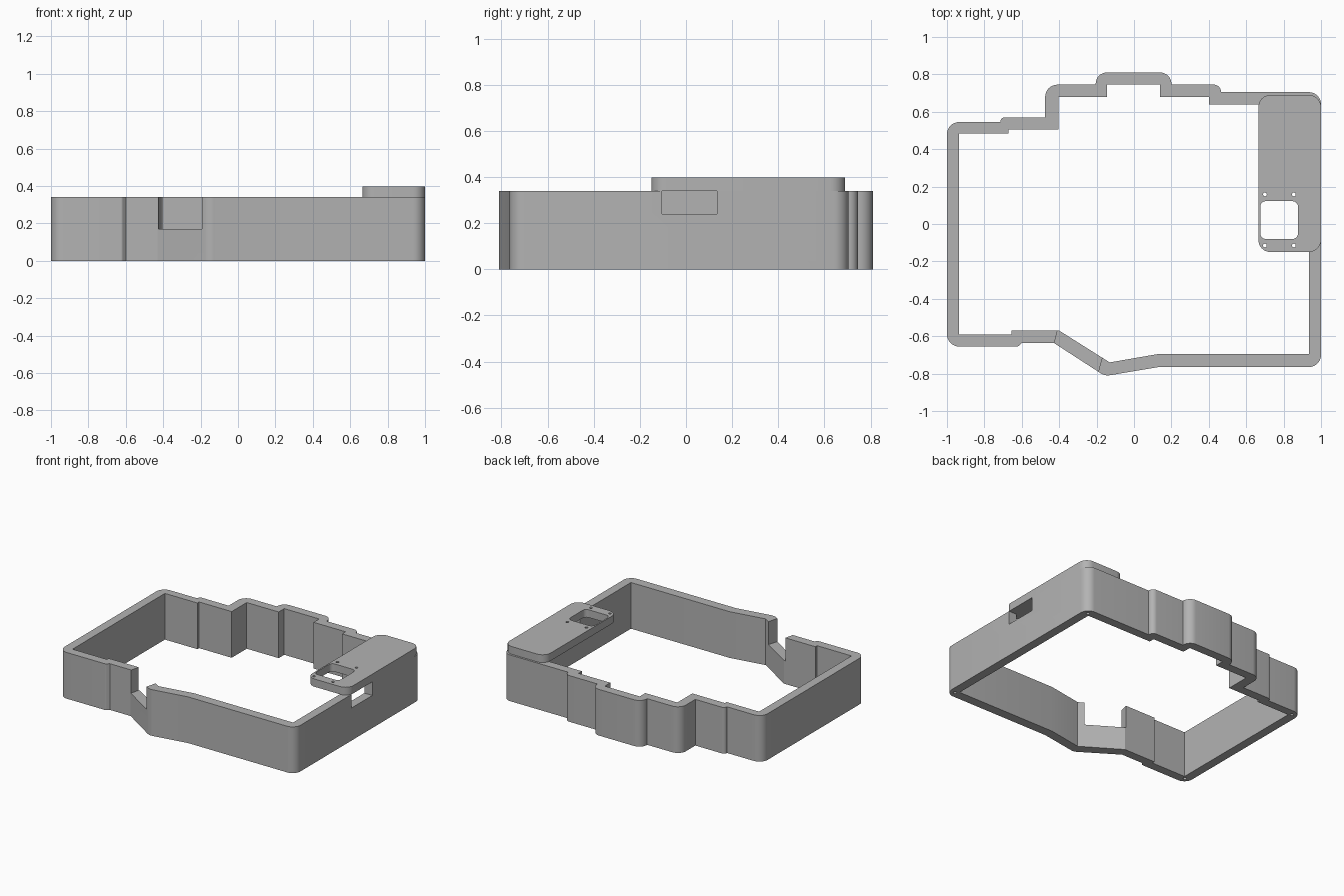
import bpy, bmesh, math
from mathutils import Vector

if "Cube" in bpy.data.objects:
    bpy.data.objects.remove(bpy.data.objects["Cube"])

grey = bpy.data.materials.new("mid grey")
grey.diffuse_color = (0.45, 0.45, 0.45, 1)
grey.use_nodes = True
grey.node_tree.nodes["Principled BSDF"].inputs["Base Color"].default_value = grey.diffuse_color


def rounded(points, steps=8):
    """Turn (x, y[, radius]) corners into a rounded outline."""
    out = []
    n = len(points)
    for i, pt in enumerate(points):
        c = Vector(pt[:2])
        r = pt[2] if len(pt) > 2 else 0
        if not r:
            out.append(c)
            continue
        a = (Vector(points[i - 1][:2]) - c).normalized()
        b = (Vector(points[(i + 1) % n][:2]) - c).normalized()
        half = a.angle(b) / 2
        centre = c + (a + b).normalized() * (r / math.sin(half))
        reach = r / math.tan(half)
        u, v = c + a * reach - centre, c + b * reach - centre
        sweep = u.angle_signed(v)
        for k in range(steps + 1):
            t = -sweep * k / steps
            out.append(centre + Vector((u.x * math.cos(t) - u.y * math.sin(t),
                                        u.x * math.sin(t) + u.y * math.cos(t))))
    return out


def circle(x, y, r, n=16):
    return [Vector((x + r * math.cos(2 * math.pi * k / n),
                    y + r * math.sin(2 * math.pi * k / n))) for k in range(n)]


def rect(x0, x1, y0, y1, r):
    return rounded([(x0, y0, r), (x1, y0, r), (x1, y1, r), (x0, y1, r)])


def prism(name, loops, z0, z1):
    """Extrude an outline (first loop) with holes (other loops)."""
    bm = bmesh.new()
    edges = []
    for loop in loops:
        vs = [bm.verts.new((p.x, p.y, z0)) for p in loop]
        edges += [bm.edges.new((vs[i - 1], vs[i])) for i in range(len(vs))]
    bmesh.ops.triangle_fill(bm, edges=edges, use_beauty=True, use_dissolve=False)
    res = bmesh.ops.extrude_face_region(bm, geom=bm.faces[:])
    top = [g for g in res["geom"] if isinstance(g, bmesh.types.BMVert)]
    bmesh.ops.translate(bm, verts=top, vec=(0, 0, z1 - z0))
    bmesh.ops.recalc_face_normals(bm, faces=bm.faces[:])
    mesh = bpy.data.meshes.new(name)
    bm.to_mesh(mesh)
    bm.free()
    mesh.materials.append(grey)
    obj = bpy.data.objects.new(name, mesh)
    bpy.context.collection.objects.link(obj)
    return obj


def cut(target, cutter):
    mod = target.modifiers.new(cutter.name, 'BOOLEAN')
    mod.operation = 'DIFFERENCE'
    mod.solver = 'EXACT'
    mod.object = cutter
    bpy.context.view_layer.objects.active = target
    bpy.ops.object.modifier_apply(modifier=mod.name)
    bpy.data.objects.remove(cutter)


def smooth(obj):
    bpy.ops.object.select_all(action='DESELECT')
    obj.select_set(True)
    bpy.context.view_layer.objects.active = obj
    bpy.ops.object.shade_smooth_by_angle(angle=math.radians(30))


H = 0.34
# Frame wall: rounded outside, square-cornered inside
outer = rounded([
    (-1, -.655, .065), (-.62, -.655, .015), (-.60, -.635), (-.43, -.635),
    (-.155, -.813, .07), (.13, -.765), (1, -.765, .065), (1, .705, .065),
    (.465, .705), (.465, .745, .038), (.20, .745), (.20, .81, .06),
    (-.205, .81, .06), (-.205, .745), (-.475, .745, .065), (-.475, .57),
    (-.715, .57, .024), (-.715, .545), (-1, .545, .065)])
inner = rounded([
    (-.935, -.59), (-.655, -.59), (-.655, -.57), (-.40, -.57), (-.13, -.74),
    (.13, -.695), (.935, -.695), (.935, .64), (.40, .64), (.40, .68),
    (.14, .68), (.14, .745), (-.145, .745), (-.145, .68), (-.405, .68),
    (-.405, .505), (-.67, .505), (-.67, .485), (-.935, .485)])
frame = prism("frame_wall", [outer, inner], 0, H)

# Notch in the slanted front wall
notch = [Vector(p) for p in ((-.465, -.80), (-.216, -.88), (-.15, -.64), (-.395, -.51))]
cut(frame, prism("notch_cutter", [notch], .17, .5))

# Side window under the plate
cut(frame, prism("window_cutter", [rect(.85, 1.1, -.105, .135, .001)], .24, .5))

# Blind screw holes under the four corners
for x, y in ((-.955, -.61), (.955, -.72), (.955, .66), (-.955, .50)):
    cut(frame, prism("screw_cutter", [circle(x, y, .012)], -.05, .08))
smooth(frame)

# Raised plate with square opening and four screw holes
holes = [circle(x, y, .01) for x in (.70, .855) for y in (-.115, .158)]
plate = prism("top_plate", [rect(.665, 1, -.15, .69, .065),
                            rect(.675, .877, -.08, .122, .03)] + holes, H, .397)
smooth(plate)
